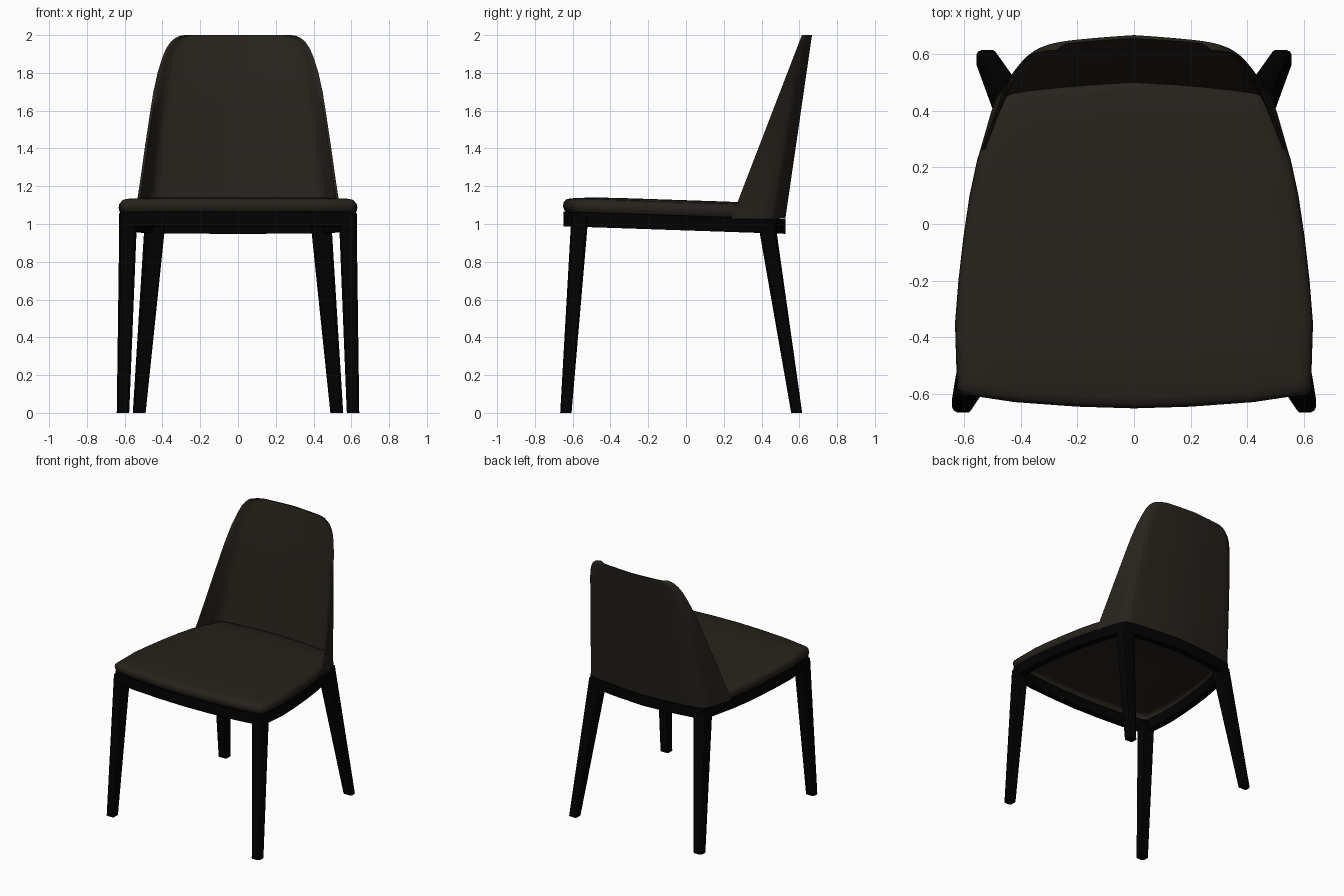
import bpy, bmesh
from math import radians

if "Cube" in bpy.data.objects:
    bpy.data.objects.remove(bpy.data.objects["Cube"])


def material(name, rgb):
    m = bpy.data.materials.new(name)
    m.diffuse_color = (*rgb, 1)
    m.use_nodes = True
    m.node_tree.nodes["Principled BSDF"].inputs["Base Color"].default_value = m.diffuse_color
    return m


FABRIC = material("dark_fabric", (0.02, 0.016, 0.012))
WOOD = material("black_wood", (0.0006, 0.0006, 0.0006))


def loft(name, loops, mat, closed=False, angle=35):
    """Skin a stack of equal-length vertex loops; cap the ends or close into a ring."""
    bm = bmesh.new()
    rows = [[bm.verts.new(p) for p in loop] for loop in loops]
    pairs = list(zip(rows, rows[1:]))
    if closed:
        pairs.append((rows[-1], rows[0]))
    for a, b in pairs:
        for i in range(len(a)):
            j = (i + 1) % len(a)
            bm.faces.new((a[i], a[j], b[j], b[i]))
    if not closed:
        bm.faces.new(rows[0])
        bm.faces.new(rows[-1])
    bmesh.ops.recalc_face_normals(bm, faces=bm.faces)
    me = bpy.data.meshes.new(name)
    bm.to_mesh(me)
    bm.free()
    me.materials.append(mat)
    ob = bpy.data.objects.new(name, me)
    bpy.context.collection.objects.link(ob)
    bpy.ops.object.select_all(action='DESELECT')
    ob.select_set(True)
    bpy.context.view_layer.objects.active = ob
    bpy.ops.object.shade_smooth_by_angle(angle=radians(angle))
    return ob


def seat_loop(half, inset, h):
    """Mirrored plan outline, inset, at height h above the backward-sloping seat plane."""
    full = half + [(-x, y) for x, y in half[-2:0:-1]]
    cy = -0.06
    out = []
    for x, y in full:
        y2 = cy + (y - cy) * (1 - inset / 0.58)
        out.append((x * (1 - inset / 0.6), y2, 1.066 + h - 0.034 * (y2 + 0.65)))
    return out


# Seat frame: sloping ring
front_half = [(0, -0.648), (0.2, -0.642), (0.42, -0.626), (0.6, -0.599), (0.622, -0.577),
              (0.629, -0.35), (0.617, -0.2), (0.6, -0.05), (0.578, 0.1), (0.55, 0.23)]
frame_half = front_half + [(0.49, 0.44), (0.46, 0.478), (0.25, 0.508), (0, 0.526)]
loft("seat_frame", [seat_loop(frame_half, i, h) for i, h in
                    [(0, -0.078), (0, 0), (0.05, 0), (0.05, -0.078)]], WOOD, closed=True)

# Seat cushion: rounded edge and slight crown, hollow underneath
cushion_half = front_half + [(0.475, 0.42), (0.445, 0.465), (0.22, 0.49), (0, 0.505)]
loft("seat_cushion", [seat_loop(cushion_half, i, h) for i, h in
                      [(0.3, 0.073), (0.15, 0.071), (0.035, 0.062), (0.016, 0.055), (0.008, 0.03),
                       (0.014, -0.003), (0.002, 0.01), (-0.003, 0.03), (0, 0.05),
                       (0.012, 0.064), (0.035, 0.071), (0.15, 0.08), (0.3, 0.082)]], FABRIC, angle=60)

# Backrest: wrapped shell, wings and thickness narrowing towards the top
SECTION = [(0, 0), (0.25, 0), (0.5, 0), (0.7, 0), (0.8, 0.01), (0.85, 0.04), (0.885, 0.13),
           (0.92, 0.33), (0.96, 0.66), (1, 1)]


def back_loop(z, w):
    yb = 0.527 + 0.14 * (z - 1.035) / 0.965
    yf = 0.242 + 0.385 * (z - 1.035)
    thick = 0.034 - 0.022 * max(0, (z - 1.7) / 0.3)
    outer, inner = [], []
    for u, f in SECTION:
        x = u * w
        y = (yb - 0.06 * x - 0.1 * x * x) * (1 - f) + yf * f
        outer.append((x, y, z))
        inner.append((x * (w - 0.4 * thick) / w, y - thick * (1 - 0.3 * u) * (1 - f), z))
    half = outer + inner[::-1]
    return half + [(-x, y, z) for x, y, z in inner[1:] + outer[:0:-1]]


loft("backrest", [back_loop(z, w) for z, w in
                  [(1.03, 0.549), (1.13, 0.533), (1.25, 0.515), (1.4, 0.494), (1.6, 0.464),
                   (1.7, 0.448), (1.8, 0.426), (1.88, 0.401), (1.93, 0.38), (1.965, 0.356),
                   (1.985, 0.332), (1.996, 0.308), (2.0, 0.28)]], FABRIC, angle=50)

# Legs: tapered, splayed, with a wide chamfer on the outer corner
LEG = [(1, 0.4), (0.8, 0.8), (0.4, 1), (-0.75, 1), (-1, 0.75), (-1, -0.85), (-0.85, -1),
       (0.75, -1), (1, -0.75)]


def leg(name, sx, sy, foot, top):
    loops = []
    for x, y, z, hx, hy in (foot, top):
        loops.append([(sx * (x + hx * u), y + sy * hy * v, z) for u, v in LEG])
    loft(name, loops, WOOD)


for side, sx in (("left", -1), ("right", 1)):
    leg("front_leg_" + side, sx, -1, (0.609, -0.636, 0, 0.033, 0.03), (0.581, -0.562, 1.04, 0.047, 0.045))
    leg("back_leg_" + side, sx, 1, (0.523, 0.586, 0, 0.034, 0.029), (0.44, 0.428, 1.0, 0.055, 0.046))
